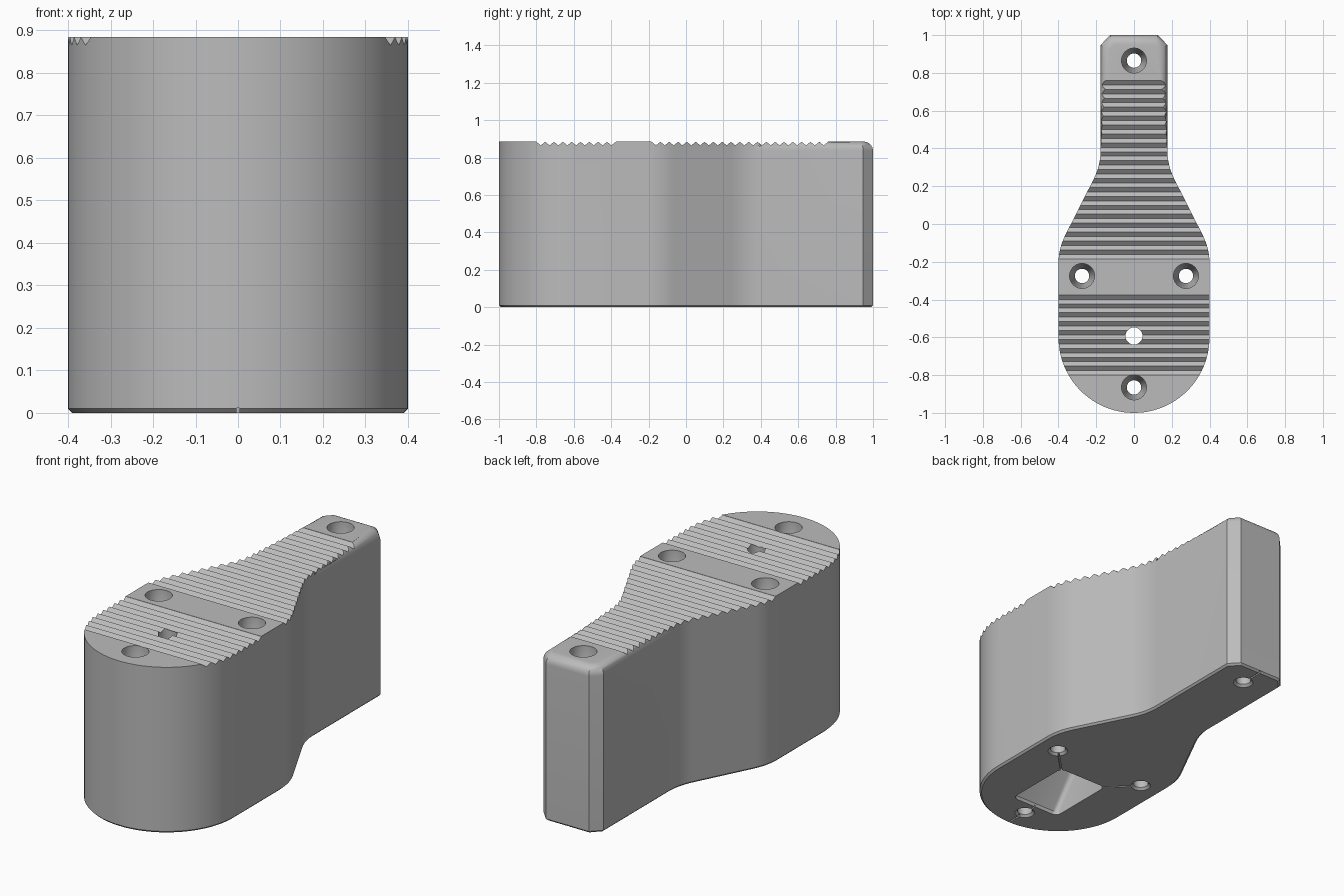
import bpy, bmesh, math
from mathutils import Vector

if "Cube" in bpy.data.objects:
    bpy.data.objects.remove(bpy.data.objects["Cube"], do_unlink=True)

TOP = 0.885
PITCH = 0.0472

grey = bpy.data.materials.new("plain_grey")
grey.use_nodes = True
grey.diffuse_color = (0.5, 0.5, 0.5, 1)
grey.node_tree.nodes["Principled BSDF"].inputs["Base Color"].default_value = (0.5, 0.5, 0.5, 1)


def finish(name, bm):
    bmesh.ops.recalc_face_normals(bm, faces=bm.faces)
    mesh = bpy.data.meshes.new(name)
    bm.to_mesh(mesh)
    bm.free()
    mesh.materials.append(grey)
    ob = bpy.data.objects.new(name, mesh)
    bpy.context.collection.objects.link(ob)
    return ob


def loft(bm, rings):
    """Closed solid through rings that have equal point counts."""
    loops = [[bm.verts.new(p) for p in ring] for ring in rings]
    n = len(loops[0])
    for a, b in zip(loops, loops[1:]):
        for i in range(n):
            j = (i + 1) % n
            bm.faces.new((a[i], a[j], b[j], b[i]))
    bm.faces.new(loops[0][::-1])
    bm.faces.new(loops[-1])


def lathe(bm, x, y, profile, sides=40):
    loft(bm, [[(x + r * math.cos(2 * math.pi * i / sides),
                y + r * math.sin(2 * math.pi * i / sides), z)
               for i in range(sides)] for r, z in profile])


def rounded(corner, before, after, reach, steps=6):
    """Soft corner as a quadratic curve."""
    c = Vector(corner)
    p = c + (Vector(before) - c).normalized() * reach
    q = c + (Vector(after) - c).normalized() * reach
    ts = [i / steps for i in range(steps + 1)]
    return [p * (1 - t) ** 2 + c * 2 * t * (1 - t) + q * t * t for t in ts]


def cut(target, cutter):
    mod = target.modifiers.new("cut", "BOOLEAN")
    mod.object = cutter
    mod.operation = "DIFFERENCE"
    mod.solver = "EXACT"
    bpy.context.view_layer.objects.active = target
    bpy.ops.object.modifier_apply(modifier=mod.name)
    bpy.data.objects.remove(cutter, do_unlink=True)


# Body: rounded front, tapered shoulders, narrow back with clipped corners
wide, narrow = (0.4, -0.13), (0.177, 0.31)
side = [Vector((0.4 * math.cos(a), -0.6 + 0.4 * math.sin(a)))
        for a in [math.radians(-90 + 90 * i / 24) for i in range(25)]]
side += rounded(wide, (0.4, -0.6), narrow, 0.08)
side += rounded(narrow, wide, (0.177, 1), 0.08)
side += [Vector((0.177, 0.947)), Vector((0.127, 1))]
outline = side + [Vector((-p.x, p.y)) for p in reversed(side[1:])]

bm = bmesh.new()
loft(bm, [[(p.x, p.y, z) for p in outline] for z in (0, TOP)])


def rim(z):
    return [e for e in bm.edges if all(abs(v.co.z - z) < 1e-5 for v in e.verts)]


bmesh.ops.bevel(bm, geom=rim(TOP), offset=0.05, segments=8, profile=0.5, affect="EDGES")
bmesh.ops.bevel(bm, geom=rim(0), offset=0.01, segments=1, affect="EDGES")
body = finish("ribbed_block", bm)

# Grip grooves: two banks of V cuts across the top
bm = bmesh.new()
for start, count in ((-0.8, 9), (-0.184, 20)):
    profile = [(start, 1)]
    for i in range(count):
        y = start + i * PITCH
        profile += [(y, TOP - 0.001), (y + PITCH / 2, TOP - 0.02)]
    end = start + count * PITCH
    profile += [(end, TOP - 0.001), (end, 1)]
    loft(bm, [[(x, y, z) for y, z in profile] for x in (-0.6, 0.6)])
cut(body, finish("groove_cutter", bm))

# Tapered screw holes
screws = [(0, 0.865), (0.275, -0.275), (-0.275, -0.275), (0, -0.865)]
bm = bmesh.new()
for x, y in screws:
    lathe(bm, x, y, [(0.06, -0.01), (0.038, 0.012), (0.038, TOP - 0.16),
                     (0.066, TOP - 0.06), (0.066, TOP + 0.05)])
cut(body, finish("screw_hole_cutter", bm))

# Underside pocket with sloping ends
bm = bmesh.new()


def pocket_ring(hx, hy, z, r=0.03):
    ring = []
    for k, (sx, sy) in enumerate(((1, 1), (-1, 1), (-1, -1), (1, -1))):
        for i in range(6):
            a = math.radians(90 * k + 18 * i)
            ring.append((sx * (hx - r) + r * math.cos(a),
                         -0.595 + sy * (hy - r) + r * math.sin(a), z))
    return ring


loft(bm, [pocket_ring(0.145, 0.19, -0.05), pocket_ring(0.145, 0.19, 0.02),
          pocket_ring(0.145, 0.05, 0.2)])
cut(body, finish("pocket_cutter", bm))

# Straight hole from the pocket to the top
bm = bmesh.new()
lathe(bm, 0, -0.593, [(0.045, 0.1), (0.045, 1)])
cut(body, finish("centre_hole_cutter", bm))

# Fine slits on the underside joining holes, pocket and ends
slits = [((0, -1.05), (0, -0.75)), ((0, 0.865), (0, 1.05)),
         ((0.275, -0.275), (0.12, -0.43)), ((-0.275, -0.275), (-0.12, -0.43))]
for a, b in slits:
    a, b = Vector(a), Vector(b)
    d = (b - a).normalized() * 0.004
    n = Vector((-d.y, d.x))
    bm = bmesh.new()
    loft(bm, [[(p.x, p.y, z) for p in (a + n, a - n, b - n, b + n)]
              for z in (-0.02, 0.011)])
    cut(body, finish("slit_cutter", bm))

# Smooth shading with crisp creases
bpy.ops.object.select_all(action="DESELECT")
body.select_set(True)
bpy.context.view_layer.objects.active = body
bpy.ops.object.shade_smooth_by_angle(angle=math.radians(30))
